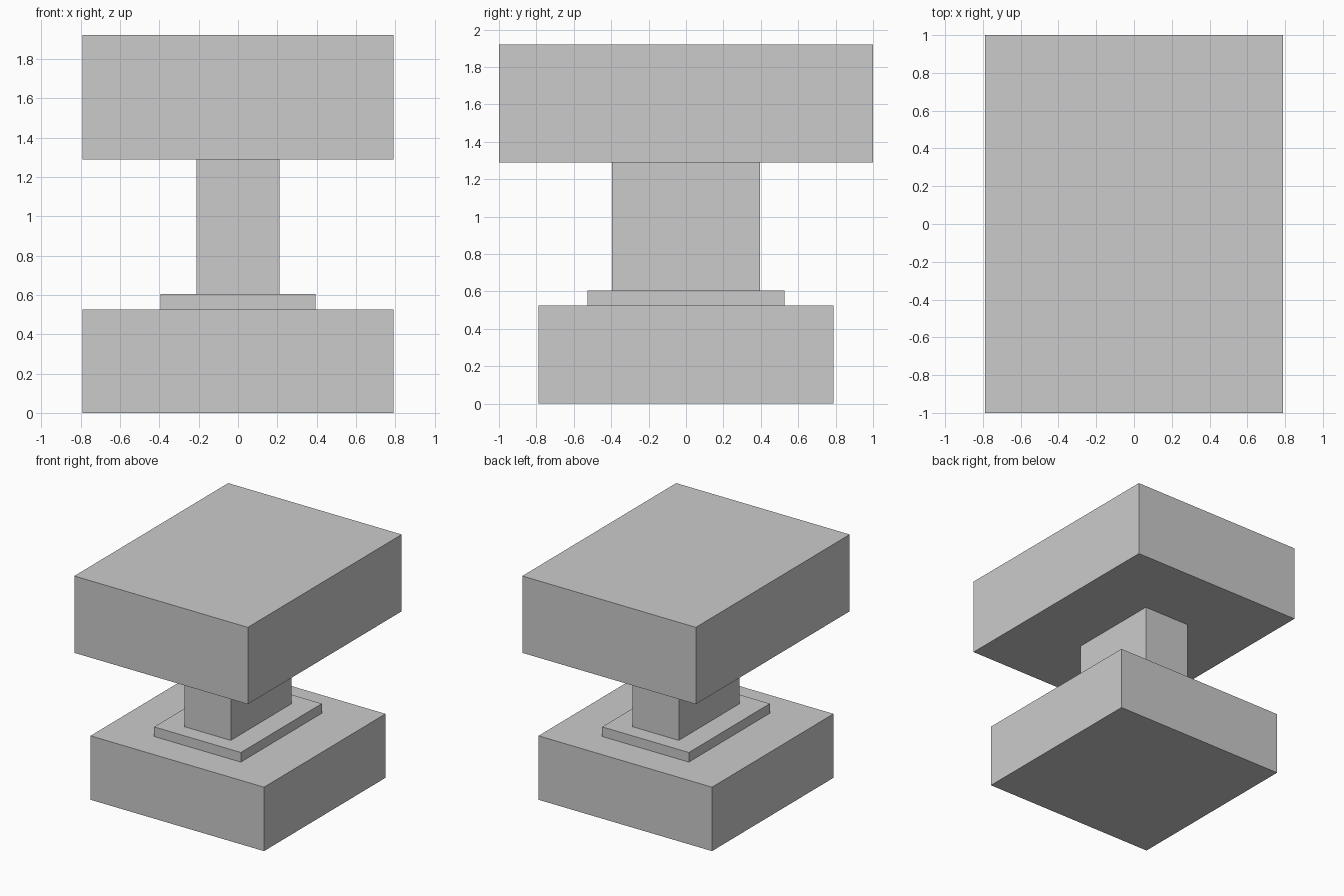
import bpy

if "Cube" in bpy.data.objects:
    bpy.data.objects.remove(bpy.data.objects["Cube"])


def block(name, width, depth, z0, z1):
    """Box centred on x and y, spanning z0 to z1."""
    bpy.ops.mesh.primitive_cube_add(size=1, location=(0, 0, (z0 + z1) / 2))
    ob = bpy.context.object
    ob.name = name
    ob.scale = (width, depth, z1 - z0)
    bpy.ops.object.transform_apply(location=False, rotation=False, scale=True)
    return ob


# Heavy base, thin step plate, column and overhanging top block
block("base", 1.579, 1.579, 0.0, 0.526)
block("step_plate", 0.789, 1.053, 0.526, 0.605)
block("column", 0.421, 0.789, 0.605, 1.289)
block("top_block", 1.579, 2.0, 1.289, 1.921)
